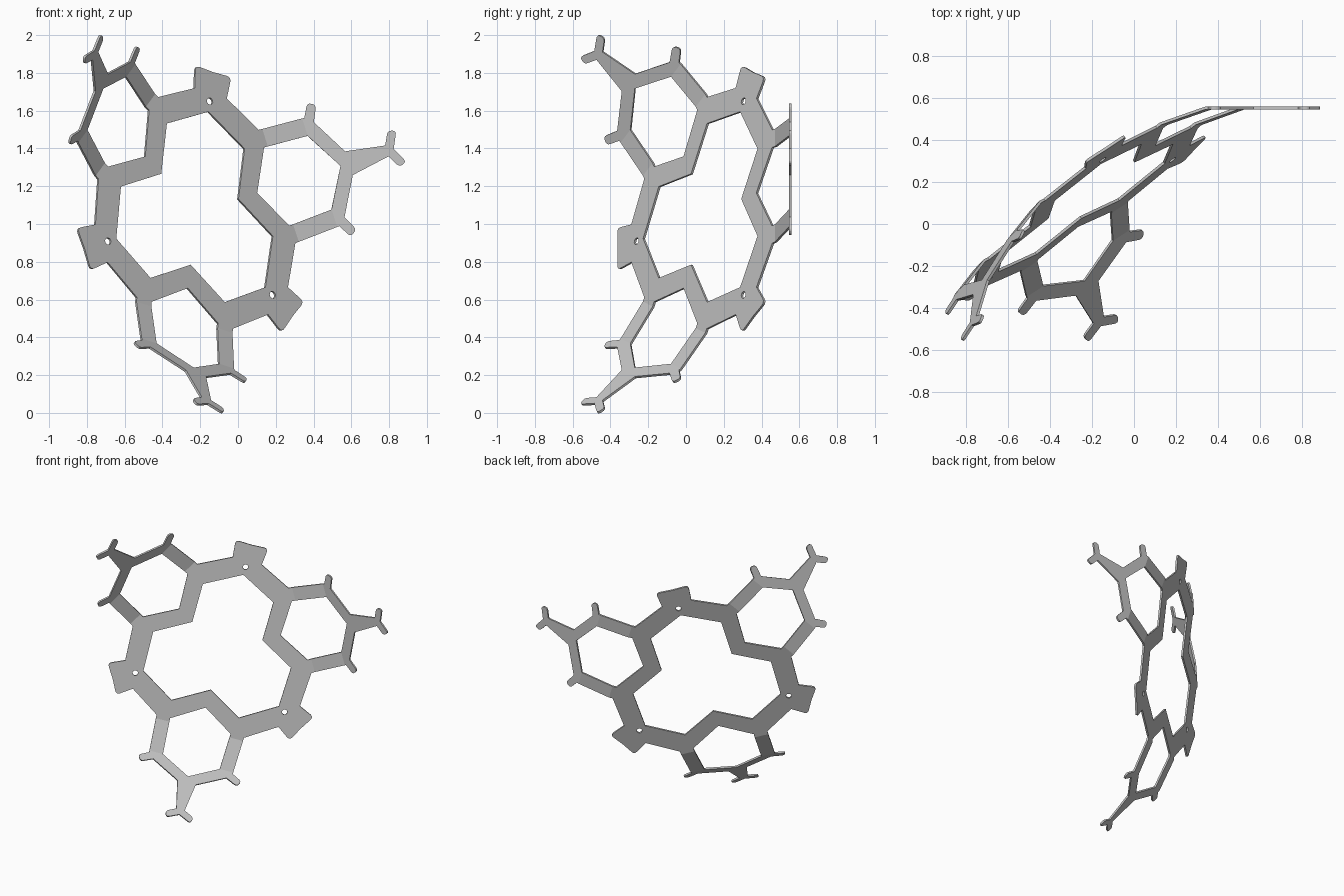
import bpy
import bmesh
from math import cos, sin, radians
from mathutils import Vector, Matrix

cube = bpy.data.objects.get("Cube")
if cube:
    bpy.data.objects.remove(cube)

CENTRE = Vector((-0.218, 0.115, 1.061))
THICK = 0.013
TILT = radians(37.38)     # bend that turns one arm square to the front
FOLDS = [(0.0, 0.0), (0.586, TILT / 2), (0.816, TILT)]   # start, angle

# Frame of the flat ring: radial, tangent and normal of the first arm
outward = Vector((0.951, 0, 0.308)).normalized()
tangent = Vector((-outward.z, 0, outward.x))
radial = outward * cos(TILT) + Vector((0, sin(TILT), 0))
normal = radial.cross(tangent)


def axis_point(d, w=0.0):
    """Point on the lug axis, 60 degrees round from the arm."""
    c, s = cos(radians(60)), sin(radians(60))
    return (d * c - w * s, d * s + w * c)


def rounded(points, steps=4):
    """Fillet the corners that carry a third value, the cut length."""
    out = []
    for i, p in enumerate(points):
        if len(p) == 2:
            out.append(Vector(p))
            continue
        c = Vector(p[:2])
        a, b = Vector(points[i - 1][:2]), Vector(points[(i + 1) % len(points)][:2])
        a = c + (a - c).normalized() * p[2]
        b = c + (b - c).normalized() * p[2]
        for k in range(steps + 1):
            t = k / steps
            out.append(a * (1 - t) ** 2 + c * 2 * t * (1 - t) + b * t ** 2)
    return out


def fold(s, t):
    """Place a point of the flat pattern on the bent plate."""
    r = n = 0.0
    for i, (start, angle) in enumerate(FOLDS):
        end = FOLDS[i + 1][0] if i + 1 < len(FOLDS) else 9.0
        length = max(0.0, min(s, end) - start)
        r += length * cos(angle)
        n += length * sin(angle)
    return radial * r + tangent * t + normal * n


# Half sector: ring with half a lug and half a screw hole
hole = [axis_point(0.622 + 0.019 * cos(radians(a)), -0.019 * sin(radians(a)))
        for a in range(0, 181, 30)]
ring = [(0.423, 0), (0.56, 0.218), (0.586, 0.217), (0.586, 0.314), (0.562, 0.315),
        axis_point(0.667, -0.105), (*axis_point(0.79, -0.117), 0.03),
        axis_point(0.785), *hole, axis_point(0.564), (0.434, 0.243), (0.292, 0)]
# Strip between the two folds
strip = [(0.586, 0.217), (0.816, 0.205), (0.816, 0.302), (0.586, 0.314)]
# Half of the outer arm with side prong, stem and fork prong
arm = [(0.816, 0.205), (0.932, 0), (1.228, 0),
       (1.271, 0.087, 0.022), (1.227, 0.101, 0.022), (1.19, 0.03),
       (0.979, 0.066), (0.869, 0.264), (0.909, 0.347, 0.022),
       (0.867, 0.372, 0.022), (0.828, 0.301), (0.816, 0.302)]

# Mirror each half and repeat it three times round the ring
bm = bmesh.new()
for turn in range(3):
    spin = Matrix.Rotation(radians(120 * turn), 3, normal)
    for side in (1, -1):
        for shape in (ring, strip, arm):
            pts = [spin @ fold(p.x, p.y * side) for p in rounded(shape)]
            bm.faces.new([bm.verts.new(p + CENTRE) for p in pts[::side]])
bmesh.ops.remove_doubles(bm, verts=bm.verts, dist=0.001)

mesh = bpy.data.meshes.new("bent_frame_plate")
bm.to_mesh(mesh)
bm.free()
plate = bpy.data.objects.new("bent_frame_plate", mesh)
bpy.context.collection.objects.link(plate)

# Sheet thickness
solid = plate.modifiers.new("sheet_thickness", 'SOLIDIFY')
solid.thickness = THICK
solid.offset = -1
solid.use_even_offset = True

# Plain grey metal
grey = bpy.data.materials.new("plain_grey")
grey.use_nodes = True
colour = (0.55, 0.55, 0.55, 1)
grey.diffuse_color = colour
grey.node_tree.nodes["Principled BSDF"].inputs["Base Color"].default_value = colour
mesh.materials.append(grey)
